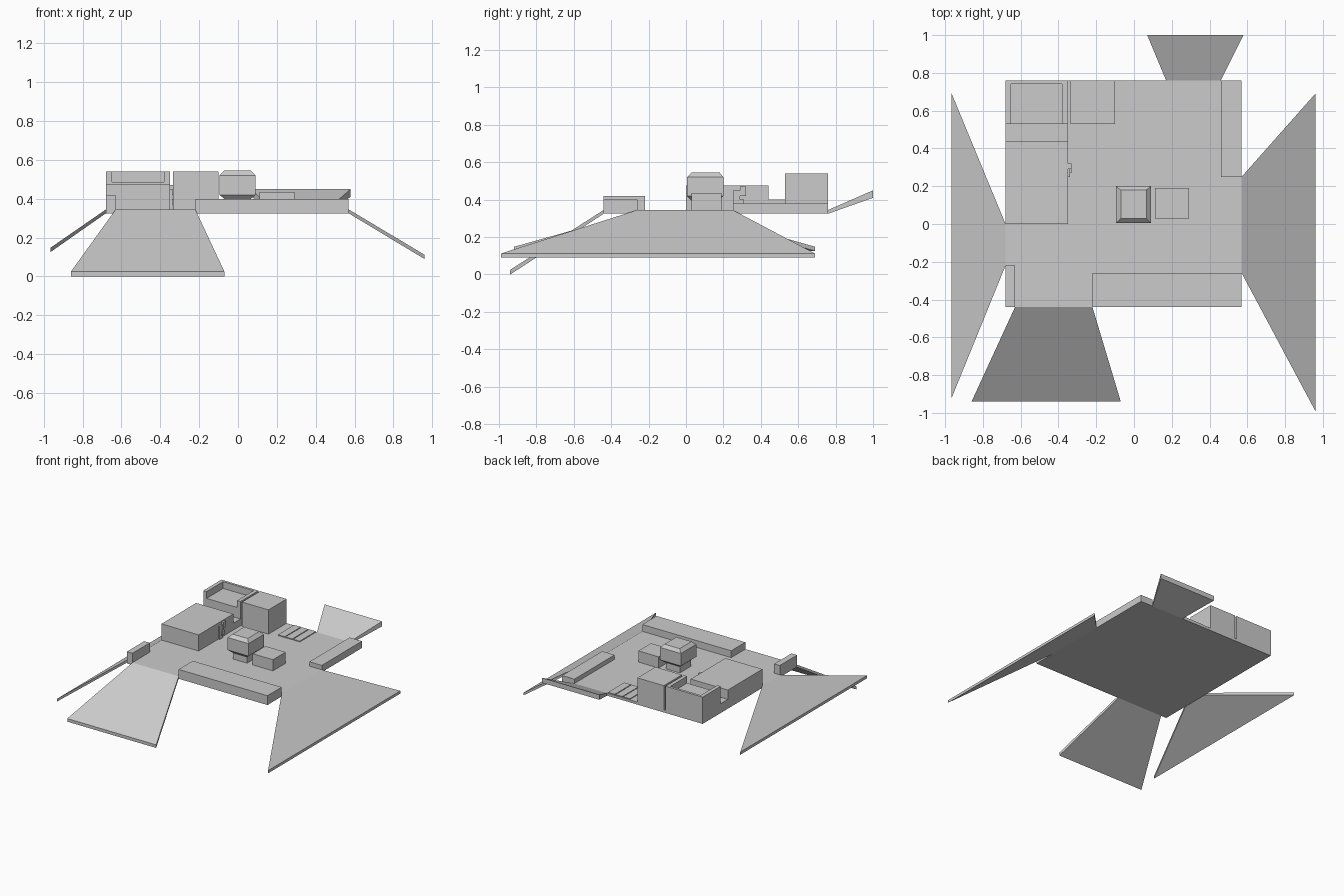
import bpy, bmesh

if "Cube" in bpy.data.objects:
    bpy.data.objects.remove(bpy.data.objects["Cube"])

def make(name, verts, faces):
    bm = bmesh.new()
    vs = [bm.verts.new(v) for v in verts]
    for f in faces:
        bm.faces.new([vs[i] for i in f])
    bmesh.ops.recalc_face_normals(bm, faces=bm.faces)
    me = bpy.data.meshes.new(name)
    bm.to_mesh(me)
    bm.free()
    ob = bpy.data.objects.new(name, me)
    bpy.context.collection.objects.link(ob)
    return ob

def stack(name, rings):
    """Loft rectangles given as (x0, x1, y0, y1, z)."""
    verts, faces = [], [(3, 2, 1, 0)]
    for x0, x1, y0, y1, z in rings:
        verts += [(x0, y0, z), (x1, y0, z), (x1, y1, z), (x0, y1, z)]
    for r in range(len(rings) - 1):
        for i in range(4):
            a, b = r * 4 + i, r * 4 + (i + 1) % 4
            faces.append((a, b, b + 4, a + 4))
    n = len(verts)
    faces.append((n - 4, n - 3, n - 2, n - 1))
    return make(name, verts, faces)

def box(name, x0, x1, y0, y1, z0, z1):
    return stack(name, [(x0, x1, y0, y1, z0), (x0, x1, y0, y1, z1)])

def ramp(name, inner, outer, z_out, thick=0.022):
    """Flaring slab from an inner edge on the deck to a wider outer edge."""
    top = [(*inner[0], TOP), (*inner[1], TOP), (*outer[1], z_out), (*outer[0], z_out)]
    t = [BASE - TOP, BASE - TOP, -thick, -thick]
    low = [(x, y, z + d) for (x, y, z), d in zip(top, t)]
    return make(name, low + top, [(3, 2, 1, 0), (4, 5, 6, 7), (0, 1, 5, 4),
                                  (1, 2, 6, 5), (2, 3, 7, 6), (3, 0, 4, 7)])

BASE, TOP = 0.325, 0.345

# Deck
box("deck", -0.68, 0.57, -0.44, 0.76, BASE, TOP)

# Four flared ramps
ramp("front_ramp", [(-0.63, -0.44), (-0.22, -0.44)], [(-0.86, -0.94), (-0.07, -0.94)], 0.025, 0.025)
ramp("back_ramp", [(0.17, 0.76), (0.46, 0.76)], [(0.07, 1.0), (0.58, 1.0)], 0.45, 0.04)
ramp("left_ramp", [(-0.68, -0.22), (-0.68, 0.0)], [(-0.965, -0.92), (-0.965, 0.69)], 0.148)
ramp("right_ramp", [(0.57, -0.26), (0.57, 0.25)], [(0.96, -0.99), (0.96, 0.69)], 0.112)

# Low edge walls
box("front_wall", -0.22, 0.57, -0.44, -0.26, BASE, 0.40)
box("corner_wall", -0.68, -0.63, -0.44, -0.22, BASE, 0.42)
box("right_wall", 0.46, 0.57, 0.25, 0.76, BASE, 0.38)

# Left building and low link to the rear block
box("left_building", -0.68, -0.35, 0.0, 0.44, BASE, 0.475)
box("building_link", -0.68, -0.35, 0.44, 0.53, BASE, 0.40)

# Door details on the left building
box("door_panel", -0.355, -0.338, 0.25, 0.29, TOP, 0.45)
box("door_bracket_low", -0.355, -0.332, 0.27, 0.31, 0.37, 0.40)
box("door_bracket_high", -0.355, -0.332, 0.29, 0.32, 0.42, 0.47)

# Rear block with a recess open to the front
box("recess_base", -0.68, -0.35, 0.53, 0.76, BASE, 0.485)
box("recess_back", -0.68, -0.35, 0.74, 0.76, 0.485, 0.54)
box("recess_left", -0.68, -0.65, 0.53, 0.74, 0.485, 0.54)
box("recess_right", -0.38, -0.35, 0.53, 0.74, 0.485, 0.54)

# Rear tower block
box("rear_tower", -0.335, -0.10, 0.53, 0.76, BASE, 0.54)

# Thin plates beside the rear tower
for i in range(3):
    x = -0.03 + i * 0.067
    box(f"floor_plate_{i + 1}", x, x + 0.06, 0.55, 0.755, TOP, TOP + 0.007)

# Central turret: plinth, flared underside, body and chamfered cap
stack("centre_turret", [
    (-0.065, 0.06, 0.03, 0.17, TOP),
    (-0.065, 0.06, 0.03, 0.17, 0.395),
    (-0.095, 0.09, 0.005, 0.20, 0.42),
    (-0.095, 0.09, 0.005, 0.20, 0.52),
    (-0.07, 0.065, 0.03, 0.18, 0.545)])

# Small crate next to the turret
box("small_crate", 0.11, 0.29, 0.03, 0.19, TOP, 0.435)
